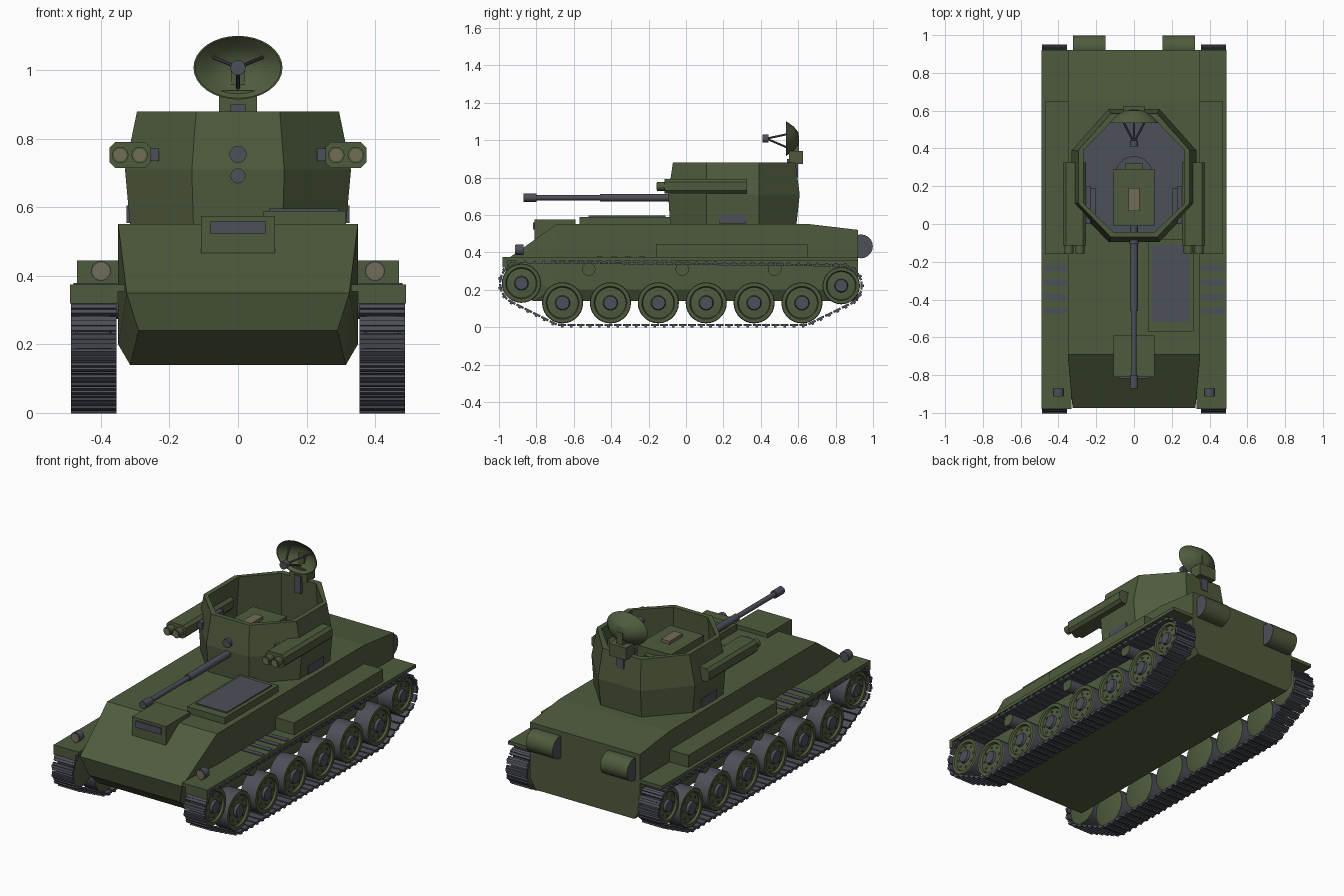
import bpy, bmesh, math
from mathutils import Matrix, Vector

if "Cube" in bpy.data.objects:
    bpy.data.objects.remove(bpy.data.objects["Cube"])


def material(name, rgb):
    m = bpy.data.materials.new(name)
    m.use_nodes = True
    m.diffuse_color = (*rgb, 1)
    m.node_tree.nodes["Principled BSDF"].inputs["Base Color"].default_value = (*rgb, 1)
    return m


GREEN, GREY, TAN = 0, 1, 2
MATS = [material("olive_green", (.078, .104, .047)),
        material("steel_grey", (.074, .079, .1)),
        material("lens_tan", (.17, .155, .1))]


def finish(bm, name, smooth=False):
    bmesh.ops.recalc_face_normals(bm, faces=bm.faces)
    me = bpy.data.meshes.new(name)
    bm.to_mesh(me)
    bm.free()
    for m in MATS:
        me.materials.append(m)
    ob = bpy.data.objects.new(name, me)
    bpy.context.collection.objects.link(ob)
    if smooth:
        bpy.ops.object.select_all(action='DESELECT')
        ob.select_set(True)
        bpy.context.view_layer.objects.active = ob
        bpy.ops.object.shade_smooth_by_angle()
    return ob


def add_box(bm, lo, hi, mat, frame=Matrix()):
    lo, hi = Vector(lo), Vector(hi)
    m = frame @ Matrix.Translation((lo + hi) / 2) @ Matrix.Diagonal((*(hi - lo), 1))
    vs = bmesh.ops.create_cube(bm, size=1, matrix=m)["verts"]
    for f in {f for v in vs for f in v.link_faces}:
        f.material_index = mat


def box(name, lo, hi, mat=GREEN, side=1):
    a, b = sorted((lo[0] * side, hi[0] * side))
    bm = bmesh.new()
    add_box(bm, (a, *lo[1:]), (b, *hi[1:]), mat)
    finish(bm, name)


def add_rod(bm, p, q, r, mat=GREY, cap=None, n=20):
    p, q = Vector(p), Vector(q)
    d = q - p
    m = Matrix.Translation((p + q) / 2) @ d.to_track_quat('Z', 'Y').to_matrix().to_4x4()
    vs = bmesh.ops.create_cone(bm, cap_ends=True, segments=n, radius1=r, radius2=r,
                               depth=d.length, matrix=m)["verts"]
    for f in {f for v in vs for f in v.link_faces}:
        f.material_index = mat if cap is None or len(f.verts) == 4 else cap


def rod(name, *args, **kw):
    bm = bmesh.new()
    add_rod(bm, *args, **kw)
    finish(bm, name, True)


def convex(name, pts, mat=GREEN):
    bm = bmesh.new()
    vs = [bm.verts.new(p) for p in pts]
    bmesh.ops.convex_hull(bm, input=vs)
    bmesh.ops.dissolve_limit(bm, angle_limit=.01, verts=bm.verts, edges=bm.edges)
    for f in bm.faces:
        f.material_index = mat
    finish(bm, name)


def bridge(bm, rings, mats):
    for a, b, mat in zip(rings, rings[1:], mats):
        for i in range(len(a)):
            j = (i + 1) % len(a)
            bm.faces.new((a[i], a[j], b[j], b[i])).material_index = mat


def lathe(bm, profile, mats, frame, n=28):
    """Turn (height, radius) points about local z, capping both ends."""
    rings = [[bm.verts.new(frame @ Vector((r * math.cos(t), r * math.sin(t), h)))
              for t in (2 * math.pi * i / n for i in range(n))] for h, r in profile]
    bridge(bm, rings, mats)
    bm.faces.new(rings[0]).material_index = mats[0]
    bm.faces.new(rings[-1]).material_index = mats[-1]


# Hull
half = [(.325, -.975, .35), (.29, -.945, .24), (.315, -.82, .14), (.35, -.72, .2),
        (.35, -.69, .552), (.35, .65, .552), (.35, .92, .52), (.35, .92, .2), (.315, .92, .14)]
convex("hull", [(s * x, y, z) for x, y, z in half for s in (1, -1)])

# Driver position and deck hatch
box("driver_hood", (-.108, -.81, .44), (.108, -.59, .575))
box("driver_vision_slit", (-.08, -.818, .523), (.08, -.808, .56), GREY)
box("deck_hatch_frame", (.075, -.57, .54), (.315, -.08, .59))
box("deck_hatch_panel", (.092, -.52, .585), (.293, -.11, .597), GREY)

# Open turret with a grey floor
bm = bmesh.new()
rings = []
for z, hx, fx, y0, y1 in [(.545, .315, .13, -.085, .59), (.71, .33, .135, -.095, .608),
                          (.88, .295, .122, -.07, .585), (.88, .267, .11, -.042, .553),
                          (.6, .285, .12, -.055, .57)]:
    right = [(fx, y0), (hx, .11), (hx, .39), (fx, y1)]
    loop = right + [(-x, y) for x, y in reversed(right)]
    rings.append([bm.verts.new((x, y, z)) for x, y in loop])
bridge(bm, rings, [GREEN] * 4)
bm.faces.new(rings[0])
bm.faces.new(rings[-1]).material_index = GREY
finish(bm, "turret_shell")

# Turret interior
rod("turret_pivot", (0, .26, .59), (0, .26, .64), .1)
box("gun_housing", (-.108, -.01, .6), (.108, .29, .79))
box("gun_seat_back", (-.045, .28, .6), (.045, .32, .76))
box("housing_panel", (-.028, .07, .785), (.028, .19, .808), TAN)

# Main gun and sight
gun = bmesh.new()
for y0, y1, r in [(0, -.46, .02), (-.45, -.81, .014), (-.8, -.87, .022)]:
    add_rod(gun, (0, y0, .692), (0, y1, .692), r)
finish(gun, "main_gun", True)
rod("gun_sight", (0, -.05, .755), (0, -.105, .755), .025)

# Radar mast, dish and feed
box("radar_mast", (-.022, .54, .8), (.022, .6, .9), GREY)
box("radar_base", (-.055, .55, .872), (.055, .625, .942))
box("radar_neck", (-.02, .575, .93), (.02, .605, 1.01))
bm = bmesh.new()
frame = Matrix.Translation((0, 0, 1.008)) @ Matrix.Diagonal((1, 1, .715, 1)) \
    @ Matrix.Rotation(-math.pi / 2, 4, 'X')
lathe(bm, [(.603, .02), (.6, .05), (.575, .092), (.535, .13), (.535, .125),
           (.568, .085), (.588, .045), (.592, .015)], [GREEN] * 7, frame, 32)
finish(bm, "radar_dish", True)
bm = bmesh.new()
add_rod(bm, (0, .41, 1.008), (0, .442, 1.008), .022)
for k in range(3):
    t = math.radians(-90 + 120 * k)
    add_rod(bm, (0, .43, 1.008),
            (.085 * math.cos(t), .575, 1.008 + .062 * math.sin(t)), .0055, n=8)
finish(bm, "radar_feed", True)


def track_path(circles, count):
    """Belt round all circles, resampled to evenly spaced (point, direction)."""
    pts = []
    for i in range(360):
        d = Vector((math.cos(math.radians(i)), math.sin(math.radians(i))))
        pts.append(max((Vector(c[:2]) + d * c[2] for c in circles), key=d.dot))
    segs = [(a, b - a) for a, b in zip(pts, pts[1:] + pts[:1]) if (b - a).length > 1e-6]
    step = sum(d.length for _, d in segs) / count
    out, s, start = [], 0, 0
    for a, d in segs:
        while s < start + d.length and len(out) < count:
            out.append((a + d.normalized() * (s - start), d.normalized()))
            s += step
        start += d.length
    return out


ROAD = [(-.66 + .256 * i, .13, .11) for i in range(6)]
IDLER, SPROCKET = (-.88, .235, .105), (.83, .222, .1)
BELT = track_path([(y, z, r + .008) for y, z, r in ROAD + [IDLER, SPROCKET]], 84)

for s, side in ((1, "left"), (-1, "right")):
    # Fender, front flap, storage box, fender grille
    box(side + "_fender", (.33, -.98, .355), (.49, .92, .375), side=s)
    box(side + "_fender_flap", (.35, -.98, .32), (.49, -.955, .37), side=s)
    box(side + "_storage_box", (.34, -.16, .37), (.47, .65, .445), side=s)
    for y in (-.235, -.31, -.385, -.46):
        box(side + "_fender_grille", (.355, y - .015, .37), (.48, y + .015, .379), GREY, s)

    # Headlight
    bm = bmesh.new()
    add_rod(bm, (s * .4, -.87, .414), (s * .4, -.91, .414), .029)
    add_rod(bm, (s * .4, -.9, .414), (s * .4, -.914, .414), .025, TAN)
    finish(bm, side + "_headlight", True)

    # Exhaust muffler
    rod(side + "_muffler", (s * .152, .935, .432), (s * .323, .935, .432), .064,
        mat=GREEN, cap=GREY)

    # Road wheels, idler and sprocket
    for i, (y, z, r) in enumerate(ROAD + [IDLER, SPROCKET]):
        bm = bmesh.new()
        frame = Matrix.Translation((s * .42, y, z)) @ Matrix.Rotation(s * math.pi / 2, 4, 'Y')
        lathe(bm, [(-.05, r * .9), (-.045, r), (.045, r), (.05, r * .97), (.05, r * .8),
                   (.038, r * .75), (.042, r * .36), (.056, r * .32), (.056, r * .05)],
              [GREEN, GREY] + [GREEN] * 4 + [GREY] * 2, frame)
        for k in range(8):
            t = math.pi * k / 4
            p = Vector((r * .57 * math.cos(t), r * .57 * math.sin(t), .036))
            add_rod(bm, frame @ p, frame @ (p + Vector((0, 0, .008))), r * .06, n=8)
        name = "_road_wheel" if i < 6 else ("_idler", "_sprocket")[i - 6]
        finish(bm, side + name, True)

    # Return rollers
    for y in (-.52, -.02, .475):
        rod(side + "_return_roller", (s * .34, y, .31), (s * .46, y, .31), .036,
            mat=GREY, cap=GREEN)

    # Track shoes with cleats
    bm = bmesh.new()
    for p, d in BELT:
        frame = Matrix(((1, 0, 0, s * .421), (0, d.x, d.y, p.x),
                        (0, d.y, -d.x, p.y), (0, 0, 0, 1)))
        add_box(bm, (-.066, -.021, -.006), (.066, .021, .006), GREY, frame)
        add_box(bm, (-.066, -.007, .005), (.066, .007, .013), GREY, frame)
    finish(bm, side + "_track")

    # Missile launcher with two tubes and its bracket
    prof = [(dx * sx, dz * sz) for dx, dz in ((.06, .022), (.044, .038))
            for sx in (1, -1) for sz in (1, -1)]
    convex(side + "_launcher", [(s * .315 + x, y, .753 + z) for x, z in prof
                                for y in (-.115, .325)])
    bm = bmesh.new()
    for x in (.287, .344):
        add_rod(bm, (s * x, -.1, .753), (s * x, -.155, .753), .024, GREEN)
        add_rod(bm, (s * x, -.15, .753), (s * x, -.159, .753), .018, TAN)
    finish(bm, side + "_launch_tubes", True)
    box(side + "_launcher_bracket", (.23, 0, .735), (.29, .2, .772), GREY, s)

    # Turret side panel and inner ammunition bin
    box(side + "_turret_panel", (.31, .18, .555), (.325, .32, .605), GREY, s)
    box(side + "_ammunition_bin", (.205, .05, .6), (.262, .19, .7), GREY, s)
